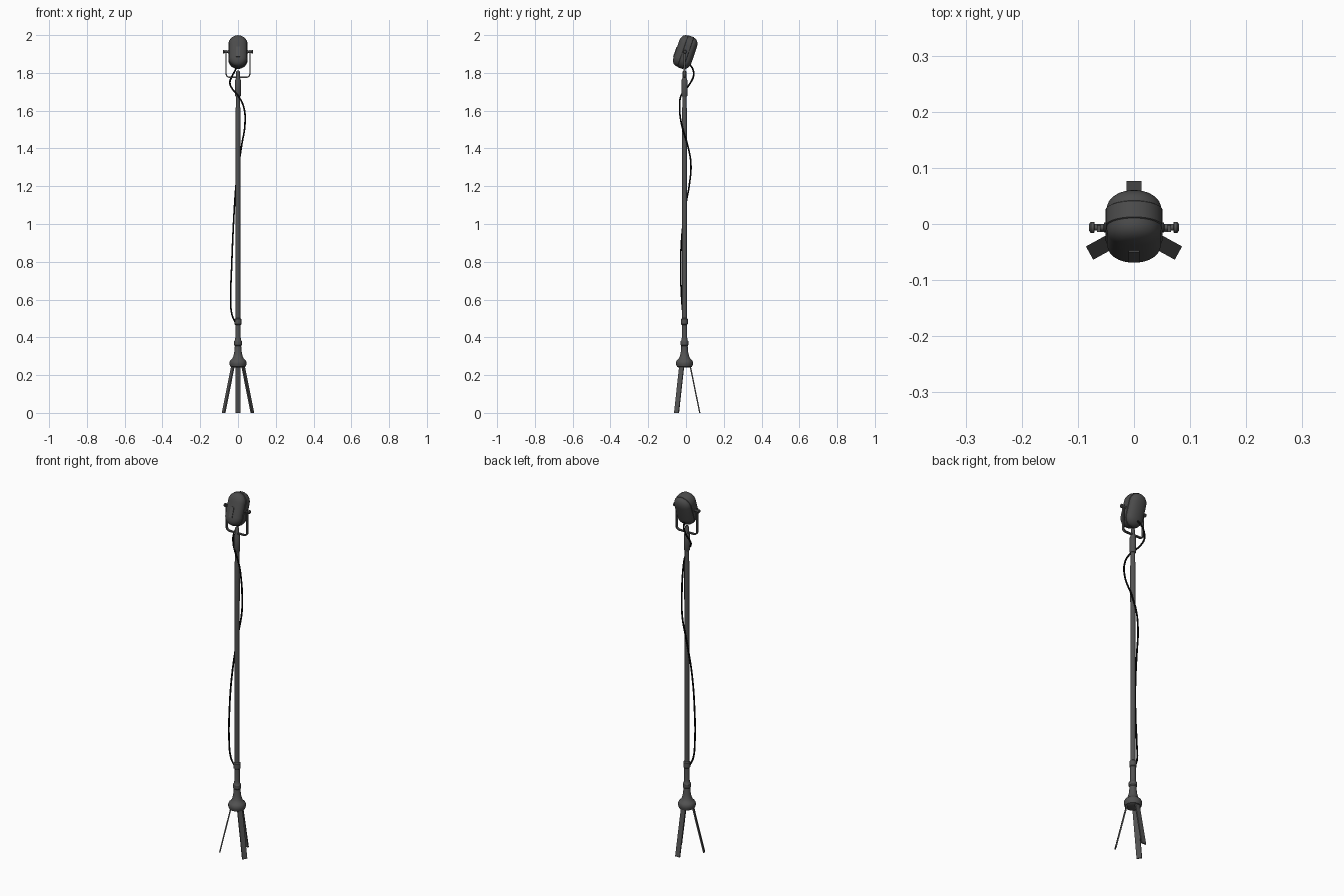
import bpy, bmesh, math
from mathutils import Vector, Matrix

if "Cube" in bpy.data.objects:
    bpy.data.objects.remove(bpy.data.objects["Cube"])


def material(name, v):
    m = bpy.data.materials.new(name)
    m.diffuse_color = (v, v, v, 1)
    m.use_nodes = True
    m.node_tree.nodes["Principled BSDF"].inputs["Base Color"].default_value = m.diffuse_color
    return m


METAL = material("dark grey metal", 0.085)
SHELL = material("charcoal shell", 0.07)
BLACK = material("black rubber", 0.003)
AXIS_Y = -0.008          # stand axis
HEAD = Matrix.Translation((0, -0.003, 1.91)) @ Matrix.Rotation(math.radians(-19), 4, 'X')


def finish(name, bm, mat, matrix=None, smooth=True):
    bmesh.ops.recalc_face_normals(bm, faces=bm.faces)
    if matrix:
        bm.transform(matrix)
    me = bpy.data.meshes.new(name)
    bm.to_mesh(me)
    bm.free()
    ob = bpy.data.objects.new(name, me)
    bpy.context.collection.objects.link(ob)
    me.materials.append(mat)
    if smooth:
        bpy.ops.object.select_all(action='DESELECT')
        ob.select_set(True)
        bpy.context.view_layer.objects.active = ob
        bpy.ops.object.shade_smooth_by_angle(angle=math.radians(35))
    return ob


def loft(name, rings, mat, matrix=None):
    """Skin a list of closed rings and cap both ends."""
    bm = bmesh.new()
    vs = [[bm.verts.new(p) for p in ring] for ring in rings]
    n = len(vs[0])
    for a, b in zip(vs, vs[1:]):
        for i in range(n):
            j = (i + 1) % n
            bm.faces.new((a[i], a[j], b[j], b[i]))
    bm.faces.new(vs[0])
    bm.faces.new(vs[-1])
    return finish(name, bm, mat, matrix)


def turned(name, profile, mat, matrix, n=24):
    """Lathe (radius, height) pairs around local z."""
    return loft(name, [[(r * math.cos(2 * math.pi * i / n), r * math.sin(2 * math.pi * i / n), z)
                        for i in range(n)] for r, z in profile], mat, matrix)


def box(name, size, mat, matrix):
    bm = bmesh.new()
    bmesh.ops.create_cube(bm, size=1)
    bm.transform(Matrix.Diagonal((*size, 1)))
    return finish(name, bm, mat, matrix, smooth=False)


STAND = Matrix.Translation((0, AXIS_Y, 0))

# Flared base hub with ring
turned("base_hub", [(0.03, 0.24), (0.04, 0.245), (0.045, 0.258), (0.045, 0.27), (0.04, 0.28),
                    (0.031, 0.287), (0.025, 0.30), (0.02, 0.32), (0.017, 0.355), (0.021, 0.36),
                    (0.021, 0.378), (0.016, 0.385), (0.014, 0.40), (0.014, 0.47)], METAL, STAND)
# Pole, clamp collar and upper sleeve
turned("lower_collar", [(0.013, 0.465), (0.018, 0.47), (0.018, 0.497), (0.013, 0.502)], METAL, STAND)
turned("pole", [(0.013, 0.46), (0.013, 1.40), (0.0135, 1.40), (0.0135, 1.60), (0.011, 1.625),
                (0.011, 1.70)], METAL, STAND)
turned("upper_sleeve", [(0.013, 1.675), (0.016, 1.68), (0.016, 1.76), (0.010, 1.775),
                        (0.010, 1.805), (0.006, 1.812)], METAL, STAND)

# Three flat splayed legs
for name, deg, foot in (("back_leg", 90, 0.081), ("front_left_leg", 209, 0.087), ("front_right_leg", 331, 0.087)):
    d = Vector((math.cos(math.radians(deg)), math.sin(math.radians(deg)), 0))
    side = Vector((-d.y, d.x, 0)) * 0.0135
    top = d * 0.03 + Vector((0, 0, 0.25))
    low = d * foot
    t = d * 0.0035
    loft(name, [[p + side + t, p - side + t, p - side - t, p + side - t] for p in (low, top)], METAL, STAND)


# Microphone head: stadium rings, band in the middle, domed front and back
def stadium(r, y, half=0.038, n=14):
    pts = []
    for s in (1, -1):
        for i in range(n + 1):
            a = math.pi * i / n
            pts.append((s * r * math.cos(a), y, s * (half + r * math.sin(a))))
    return pts


def dome(y0, depth, power, steps=9):
    out = []
    for i in range(steps + 1):
        t = math.pi / 2 * i / steps
        r = max(0.003, 0.049 * max(0.0, math.cos(t)) ** (2 / power))
        out.append(stadium(r, y0 + depth * math.sin(t) ** (2 / power)))
    return out


loft("front_grille", dome(-0.014, -0.037, 2.5), SHELL, HEAD)
loft("back_shell", dome(0.016, 0.033, 2.2), SHELL, HEAD)
loft("middle_band", [stadium(0.049, -0.0155), stadium(0.051, -0.014), stadium(0.051, 0.016),
                     stadium(0.049, 0.0175)], SHELL, HEAD)
box("front_strip", (0.02, 0.012, 0.055), METAL, HEAD @ Matrix.Translation((0, -0.048, -0.016)))

# U-shaped yoke: flat bar following a rounded path
path = [(-0.063, 1.922)]
for cx, a0 in ((-0.045, 180), (0.045, 270)):
    for i in range(7):
        a = math.radians(a0 + 15 * i)
        path.append((cx + 0.018 * math.cos(a), 1.795 + 0.018 * math.sin(a)))
path.append((0.063, 1.922))
rings = []
for i, p in enumerate(path):
    a, b = path[max(i - 1, 0)], path[min(i + 1, len(path) - 1)]
    d = Vector((b[0] - a[0], 0, b[1] - a[1])).normalized()
    nrm = Vector((-d.z, 0, d.x)) * 0.0033
    c, w = Vector((p[0], 0, p[1])), Vector((0, 0.006, 0))
    rings.append([c + nrm + w, c - nrm + w, c - nrm - w, c + nrm - w])
loft("yoke", rings, METAL, STAND)

# Pivot bolts with knobs
for name, s in (("left_pivot_knob", -1), ("right_pivot_knob", 1)):
    m = Matrix.Translation((0, -0.006, 1.912)) @ Matrix.Rotation(s * math.pi / 2, 4, 'Y')
    turned(name, [(0.009, 0.046), (0.009, 0.053), (0.006, 0.054), (0.006, 0.070), (0.010, 0.071),
                  (0.010, 0.077), (0.006, 0.080)], METAL, m, 16)

# Cable winding down the pole
cable_points = [(-0.005, 0.02, 1.845), (-0.012, 0.036, 1.82), (-0.03, 0.040, 1.785), (-0.043, 0.025, 1.75),
                (-0.030, 0.0, 1.715), (0, -0.026, 1.68), (0.03, -0.034, 1.62), (0.037, -0.024, 1.53),
                (0.020, 0.008, 1.42), (0.005, 0.026, 1.32), (-0.010, 0.018, 1.21), (-0.017, 0.002, 1.12),
                (-0.026, -0.02, 0.96), (-0.033, -0.028, 0.79), (-0.038, -0.024, 0.62),
                (-0.032, -0.016, 0.52), (-0.014, -0.012, 0.48)]
cu = bpy.data.curves.new("cable", 'CURVE')
cu.dimensions = '3D'
cu.bevel_depth = 0.0045
cu.bevel_resolution = 2
cu.resolution_u = 6
cu.use_fill_caps = True
sp = cu.splines.new('BEZIER')
sp.bezier_points.add(len(cable_points) - 1)
for bp, p in zip(sp.bezier_points, cable_points):
    bp.co = p
    bp.handle_left_type = bp.handle_right_type = 'AUTO'
cu.materials.append(BLACK)
bpy.context.collection.objects.link(bpy.data.objects.new("cable", cu))
